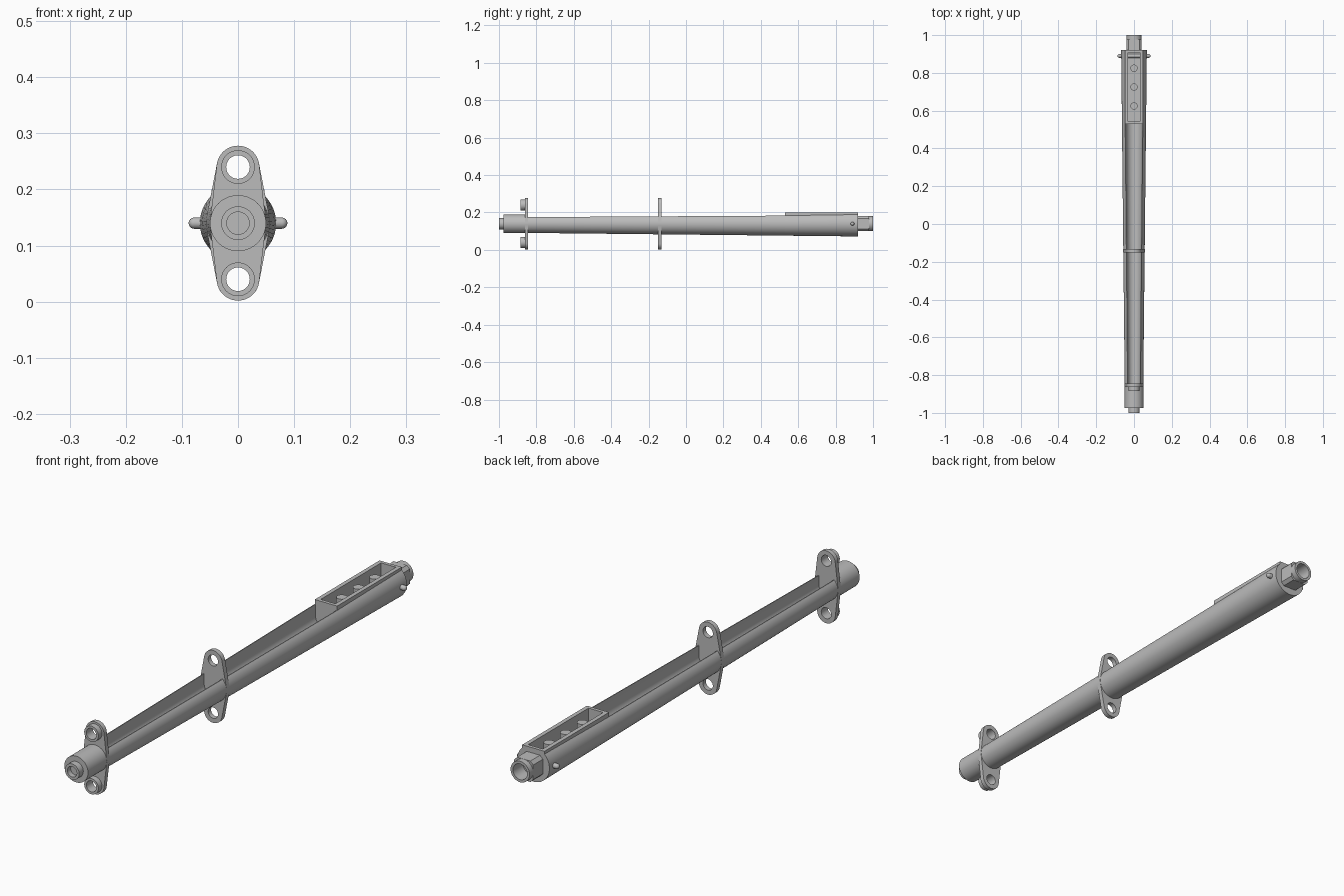
import bpy, bmesh
from math import pi, sin, cos, asin, acos, sqrt, radians
from mathutils import Vector

cube = bpy.data.objects.get("Cube")
if cube:
    bpy.data.objects.remove(cube, do_unlink=True)

AXIS = 0.14      # height of the tube axis
LUG = 0.1        # lug hole distance from the axis
steel = bpy.data.materials.new("grey_steel")
steel.use_nodes = True
steel.diffuse_color = (0.5, 0.5, 0.5, 1)
steel.node_tree.nodes["Principled BSDF"].inputs["Base Color"].default_value = (0.5, 0.5, 0.5, 1)


def finish(ob):
    ob.data.shade_smooth()
    ob.data.set_sharp_from_angle(angle=radians(30))


def loft(name, rings, closed=False):
    """Skin a list of equal-length point rings; cap the ends unless closed."""
    bm = bmesh.new()
    loops = [[bm.verts.new(p) for p in ring] for ring in rings]
    n = len(loops[0])
    pairs = list(zip(loops, loops[1:]))
    if closed:
        pairs.append((loops[-1], loops[0]))
    else:
        bm.faces.new(loops[0])
        bm.faces.new(loops[-1])
    for a, b in pairs:
        for i in range(n):
            j = (i + 1) % n
            bm.faces.new((a[i], a[j], b[j], b[i]))
    bmesh.ops.recalc_face_normals(bm, faces=bm.faces)
    me = bpy.data.meshes.new(name)
    bm.to_mesh(me)
    bm.free()
    me.materials.append(steel)
    ob = bpy.data.objects.new(name, me)
    bpy.context.collection.objects.link(ob)
    finish(ob)
    return ob


def circle(r, y, x=0, z=AXIS, n=40):
    return [Vector((x + r * cos(2 * pi * i / n), y, z + r * sin(2 * pi * i / n))) for i in range(n)]


def lathe(name, profile, z=AXIS, closed=False):
    return loft(name, [circle(r, y, z=z) for r, y in profile], closed)


def cut(ob, cutters):
    """Subtract the cutters, keep the result as plain mesh."""
    for c in cutters:
        m = ob.modifiers.new("cut", 'BOOLEAN')
        m.operation, m.solver, m.object = 'DIFFERENCE', 'EXACT', c
    bpy.context.view_layer.update()
    dg = bpy.context.evaluated_depsgraph_get()
    me = bpy.data.meshes.new_from_object(ob.evaluated_get(dg))
    ob.modifiers.clear()
    ob.data = me
    for c in cutters:
        bpy.data.objects.remove(c, do_unlink=True)
    finish(ob)


def box(name, x, y0, y1, z0, z1):
    return loft(name, [[(-x, y, z0), (x, y, z0), (x, y, z1), (-x, y, z1)] for y in (y0, y1)])


def radius(y):
    return 0.049 + 0.019 * (y + 0.86) / 1.78


def under_arc(y, w, n=40):
    """Lower arc of the tube between the two top edges at x = +w and -w."""
    r = radius(y)
    a = acos(w / r)
    return [Vector((r * cos(a - t * (pi + 2 * a) / n), y, AXIS + r * sin(a - t * (pi + 2 * a) / n)))
            for t in range(n + 1)]


# Open tapering trough
def trough_section(y, w):
    outer = under_arc(y, w)
    wi = w - 0.003
    top = outer[0].z
    inner = [Vector((wi * cos(pi * i / 20), y, AXIS - wi * sin(pi * i / 20))) for i in range(20, -1, -1)]
    return outer + [Vector((-wi, y, top))] + inner + [Vector((wi, y, top))]


loft("trough", [trough_section(-0.86, 0.034), trough_section(0.53, 0.047)])

# Closed rear section with raised flat-topped housing and recess
rear = loft("rear_housing", [under_arc(y, 0.047) + [Vector((-0.047, y, 0.2)), Vector((0.047, y, 0.2))]
                             for y in (0.53, 0.92)])
cut(rear, [box("recess_cutter", 0.031, 0.543, 0.907, 0.14, 0.25)])
for i in range(3):
    y = 0.625 + 0.1 * i
    stud = lathe("stud_%d" % (i + 1), [(0.019, -0.025), (0.019, 0.025)], z=0)
    stud.rotation_euler.x = pi / 2
    stud.location = (0, y, 0.161)

# Solid front collar with hollow nose
lathe("front_collar", [(0.05, -0.85), (0.05, -0.975), (0.03, -0.975), (0.03, -1),
                       (0.02, -1), (0.02, -0.98)])


# Lug plates: straight-sided hull of a centre disc and two end discs
def lug_plate(name, y0, y1, mid):
    end = 0.038
    k = asin((mid - end) / LUG)
    quarter = [(end * cos(t), LUG + end * sin(t)) for t in
               [pi / 2 + (k - pi / 2) * i / 12 for i in range(13)]]
    quarter += [(mid * cos(k * (1 - i / 4)), mid * sin(k * (1 - i / 4))) for i in range(5)]
    half = quarter + [(x, -z) for x, z in quarter[-2::-1]]
    outline = half + [(-x, z) for x, z in half[-2:0:-1]]
    plate = loft(name, [[(x, y, AXIS + z) for x, z in outline] for y in (y0, y1)])
    cut(plate, [lathe("hole_cutter", [(0.021, y0 - 0.1), (0.021, y1 + 0.1)], z=AXIS + s * LUG)
                for s in (1, -1)])


lug_plate("front_lug_plate", -0.862, -0.845, 0.05)
lug_plate("middle_lug_plate", -0.15, -0.132, 0.057)
for side, s in (("upper", 1), ("lower", -1)):
    lathe(side + "_lug_bush", [(0.03, -0.884), (0.03, -0.86), (0.021, -0.86), (0.021, -0.884)],
          z=AXIS + s * LUG, closed=True)

# Cross pin with rounded ends
tip = [(0.01 * cos(t), 0.078 + 0.01 * sin(t)) for t in [i * pi / 2 / 6.3 for i in range(7)]]
pin = lathe("cross_pin", [(r, -y) for r, y in tip[::-1]] + tip, z=0)
pin.rotation_euler.z = pi / 2
pin.location = (0, 0.89, AXIS)

# Rear neck: chamfered block and hollow end ring
c, w = 0.028, 0.04
corners = [(c, w), (w, c), (w, -c), (c, -w), (-c, -w), (-w, -c), (-w, c), (-c, w)]
neck = loft("rear_neck", [[(x, y, AXIS + z) for x, z in corners] for y in (0.91, 0.978)])
cut(neck, [lathe("bore_cutter", [(0.03, 0.94), (0.03, 1.1)])])
lathe("rear_ring", [(0.04, 0.976), (0.04, 1), (0.03, 1), (0.03, 0.976)], closed=True)
